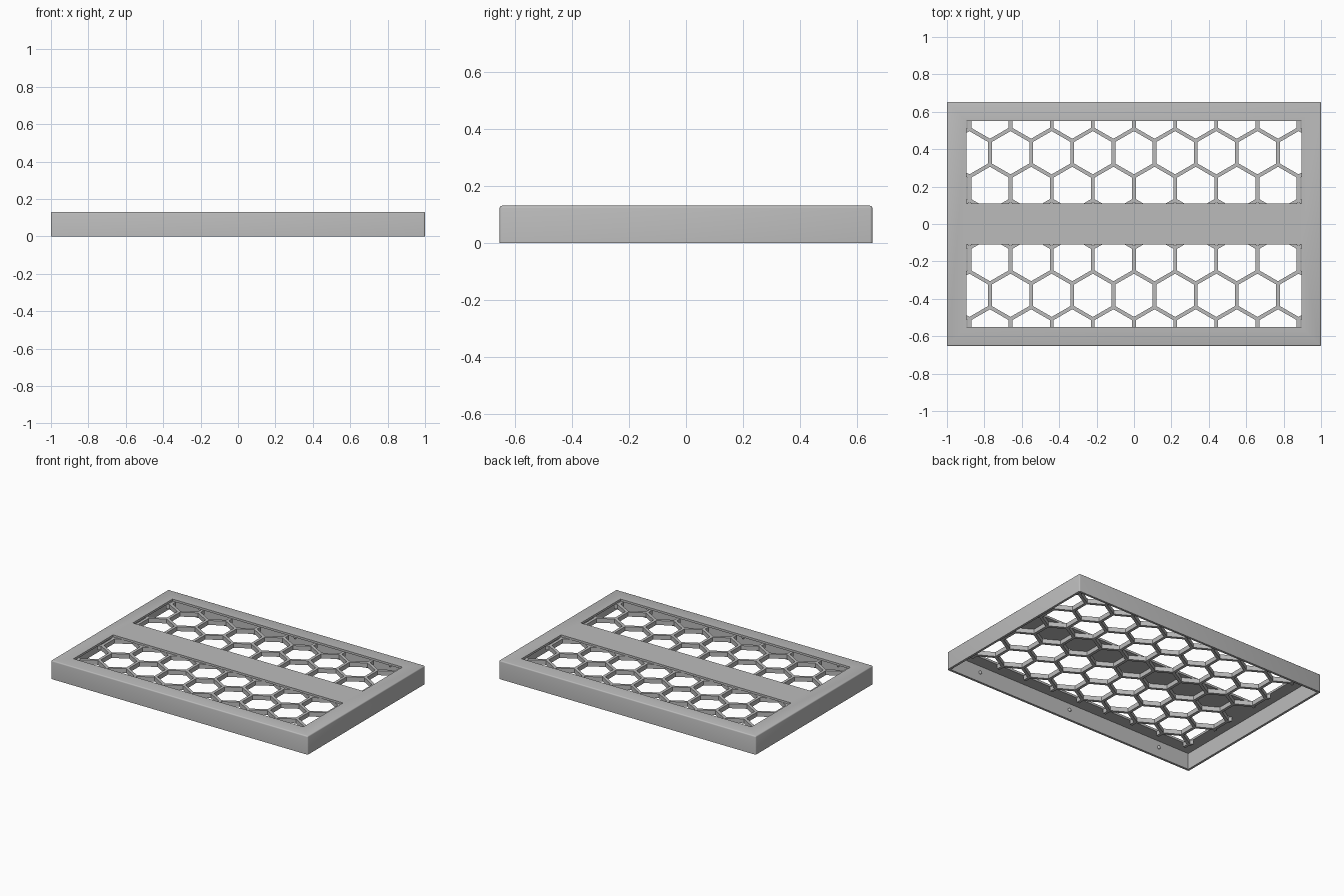
import bpy
import bmesh
from math import cos, pi, radians
from mathutils import Matrix, Vector

if "Cube" in bpy.data.objects:
    bpy.data.objects.remove(bpy.data.objects["Cube"], do_unlink=True)

LENGTH, WIDTH, HEIGHT = 2.0, 1.306, 0.13
WALL, PLATE = 0.016, 0.015            # side wall and top plate thickness
OPEN_X, OPEN_Y, BAND = 0.895, 0.55, 0.11
PITCH, BAR = 0.22, 0.02               # honeycomb spacing and bar width
GRILLE_LOW, GRILLE_TOP = 0.085, HEIGHT - PLATE + 0.001

grey = bpy.data.materials.new("light grey plastic")
grey.use_nodes = True
colour = (0.5, 0.5, 0.5, 1)
grey.diffuse_color = colour
grey.node_tree.nodes["Principled BSDF"].inputs["Base Color"].default_value = colour


def make_object(name, bm):
    mesh = bpy.data.meshes.new(name)
    bmesh.ops.recalc_face_normals(bm, faces=bm.faces)
    bm.to_mesh(mesh)
    bm.free()
    mesh.materials.append(grey)
    obj = bpy.data.objects.new(name, mesh)
    bpy.context.collection.objects.link(obj)
    return obj


def add_box(bm, low, high):
    low, high = Vector(low), Vector(high)
    matrix = Matrix.Translation((low + high) / 2) @ Matrix.Diagonal((*(high - low), 1))
    bmesh.ops.create_cube(bm, size=1, matrix=matrix)


def cut(obj, cutter):
    cutter.hide_render = True
    mod = obj.modifiers.new("cut", 'BOOLEAN')
    mod.operation = 'DIFFERENCE'
    mod.solver = 'EXACT'
    mod.object = cutter
    bpy.context.view_layer.objects.active = obj
    bpy.ops.object.modifier_apply(modifier=mod.name)
    bpy.data.objects.remove(cutter, do_unlink=True)


# Cover: hollow tray, open below, with softened upper and corner edges
x, y = LENGTH / 2, WIDTH / 2
bm = bmesh.new()
add_box(bm, (-x, -y, 0), (x, y, HEIGHT))
soft = [e for e in bm.edges if max(v.co.z for v in e.verts) > HEIGHT / 2]
bmesh.ops.bevel(bm, geom=soft, offset=0.008, segments=3, profile=0.5, affect='EDGES')
cover = make_object("cover", bm)

bm = bmesh.new()
add_box(bm, (WALL - x, WALL - y, -1), (x - WALL, y - WALL, HEIGHT - PLATE))
cut(cover, make_object("cavity_cutter", bm))

# Two long openings with a solid band between them
bm = bmesh.new()
for low, high in ((-OPEN_Y, -BAND), (BAND, OPEN_Y)):
    add_box(bm, (-OPEN_X, low, 0.05), (OPEN_X, high, 1))
cut(cover, make_object("opening_cutter", bm))

# Honeycomb grille beneath the plate
bm = bmesh.new()
lip = 0.004
add_box(bm, (-OPEN_X - lip, -OPEN_Y - lip, GRILLE_LOW),
        (OPEN_X + lip, OPEN_Y + lip, GRILLE_TOP))
grille = make_object("honeycomb_grille", bm)

bm = bmesh.new()
radius = (PITCH - BAR) / 2 / cos(pi / 6)
row_step = PITCH * cos(pi / 6)
for row in range(-3, 4):
    for col in range(-5, 6):
        cx = (col + 0.5 * (row % 2)) * PITCH
        place = Matrix.Translation((cx, row * row_step, 0.1)) @ Matrix.Rotation(pi / 6, 4, 'Z')
        # Turn each cell so that a corner points along y
        cell = bmesh.ops.create_cone(bm, cap_ends=True, segments=6, radius1=radius,
                                     radius2=radius, depth=0.2)
        tip = max(cell["verts"], key=lambda v: v.co.y)
        if abs(tip.co.x) > 0.001:
            turn = place
        else:
            turn = Matrix.Translation((cx, row * row_step, 0.1))
        bmesh.ops.transform(bm, matrix=turn, verts=cell["verts"])
cut(grille, make_object("cell_cutter", bm))

# Small snap bumps inside the two long walls
bm = bmesh.new()
for side in (-1, 1):
    for bx in (-0.74, 0, 0.74):
        bmesh.ops.create_uvsphere(bm, u_segments=16, v_segments=8, radius=0.012,
                                  matrix=Matrix.Translation((bx, side * (y - WALL), 0.069)))
bumps = make_object("snap_bumps", bm)

for obj in (cover, bumps):
    bpy.ops.object.select_all(action='DESELECT')
    obj.select_set(True)
    bpy.context.view_layer.objects.active = obj
    bpy.ops.object.shade_smooth_by_angle(angle=radians(35))
